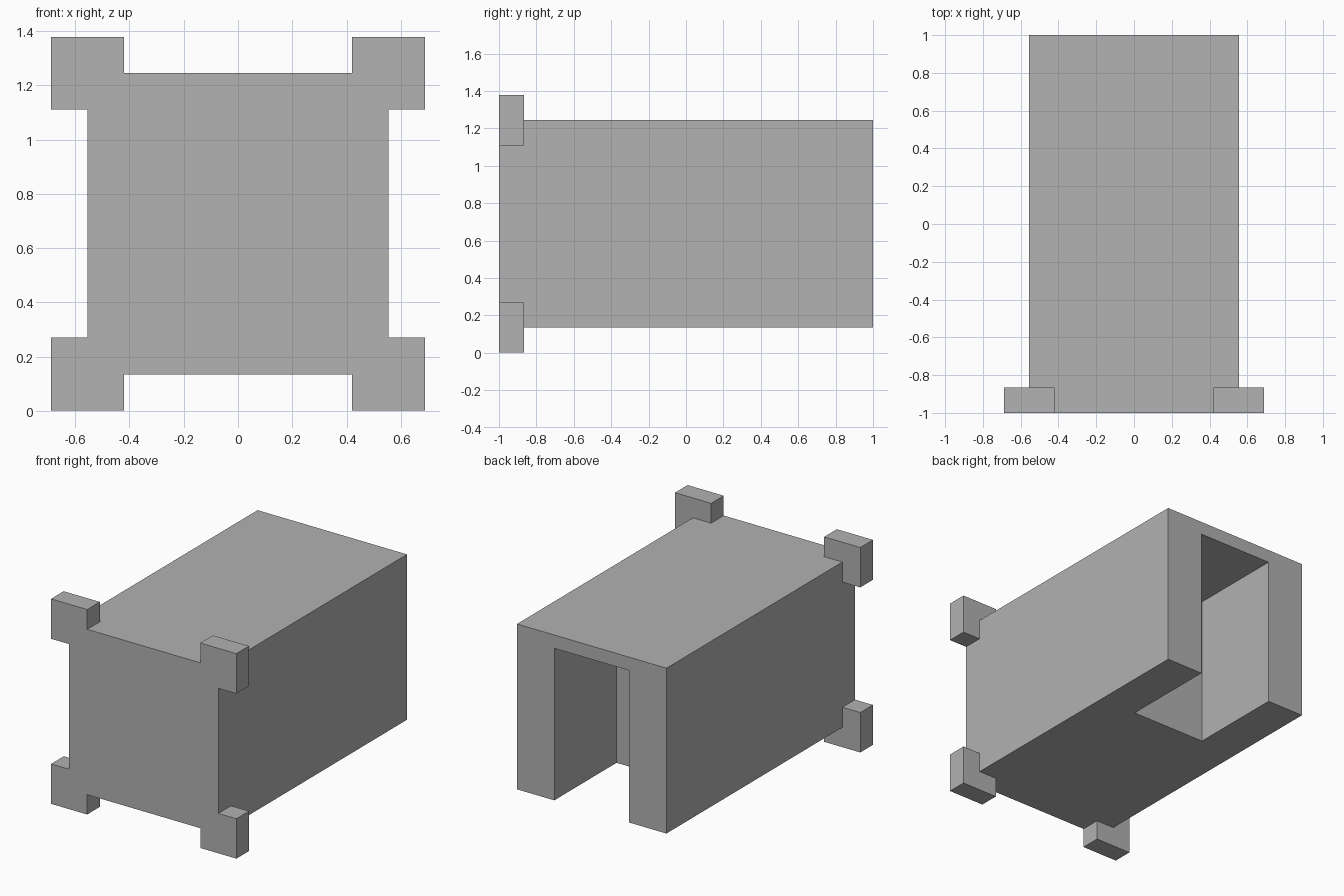
import bpy
import bmesh

if "Cube" in bpy.data.objects:
    bpy.data.objects.remove(bpy.data.objects["Cube"], do_unlink=True)

# Main dimensions
HALF_W = 0.555                 # half width and half height of the body
MID_Z = 0.69
OUT, IN = 0.688, 0.42          # corner block extents from the centre
FRONT, PLATE_BACK, BACK = -1.0, -0.866, 1.0
SLOT_HALF, SLOT_TOP, SLOT_FRONT = 0.278, 1.156, 0.34

# Single plain grey
grey = bpy.data.materials.new("grey")
grey.use_nodes = True
colour = (0.445, 0.445, 0.445, 1)
grey.diffuse_color = colour
grey.node_tree.nodes["Principled BSDF"].inputs["Base Color"].default_value = colour


def prism(name, outline, y0, y1):
    """Extrude an x-z outline from y0 to y1."""
    bm = bmesh.new()
    face = bm.faces.new([bm.verts.new((x, y0, z)) for x, z in outline])
    grown = bmesh.ops.extrude_face_region(bm, geom=[face])["geom"]
    verts = [g for g in grown if isinstance(g, bmesh.types.BMVert)]
    bmesh.ops.translate(bm, verts=verts, vec=(0, y1 - y0, 0))
    bmesh.ops.recalc_face_normals(bm, faces=bm.faces)
    mesh = bpy.data.meshes.new(name)
    bm.to_mesh(mesh)
    bm.free()
    mesh.materials.append(grey)
    obj = bpy.data.objects.new(name, mesh)
    bpy.context.collection.objects.link(obj)
    return obj


def rectangle(half, low, high):
    return [(-half, low), (half, low), (half, high), (-half, high)]


# Front plate with four projecting square corners
corner = [(HALF_W, IN), (OUT, IN), (OUT, OUT), (IN, OUT), (IN, HALF_W)]
outline = []
for _ in range(4):
    outline += [(x, z + MID_Z) for x, z in corner]
    corner = [(-z, x) for x, z in corner]
# The corner outline starts and ends on the body edge
prism("front_plate", outline, FRONT, PLATE_BACK)

# Long body
body = prism("body", rectangle(HALF_W, MID_Z - HALF_W, MID_Z + HALF_W),
             PLATE_BACK, BACK)

# Slot open to the rear and underneath
cutter = prism("slot_cutter", rectangle(SLOT_HALF, -0.5, SLOT_TOP),
               SLOT_FRONT, BACK + 0.5)
cutter.hide_render = True
cut = body.modifiers.new("slot", "BOOLEAN")
cut.operation = "DIFFERENCE"
cut.solver = "EXACT"
cut.object = cutter
bpy.context.view_layer.objects.active = body
bpy.ops.object.modifier_apply(modifier=cut.name)
bpy.data.objects.remove(cutter, do_unlink=True)
